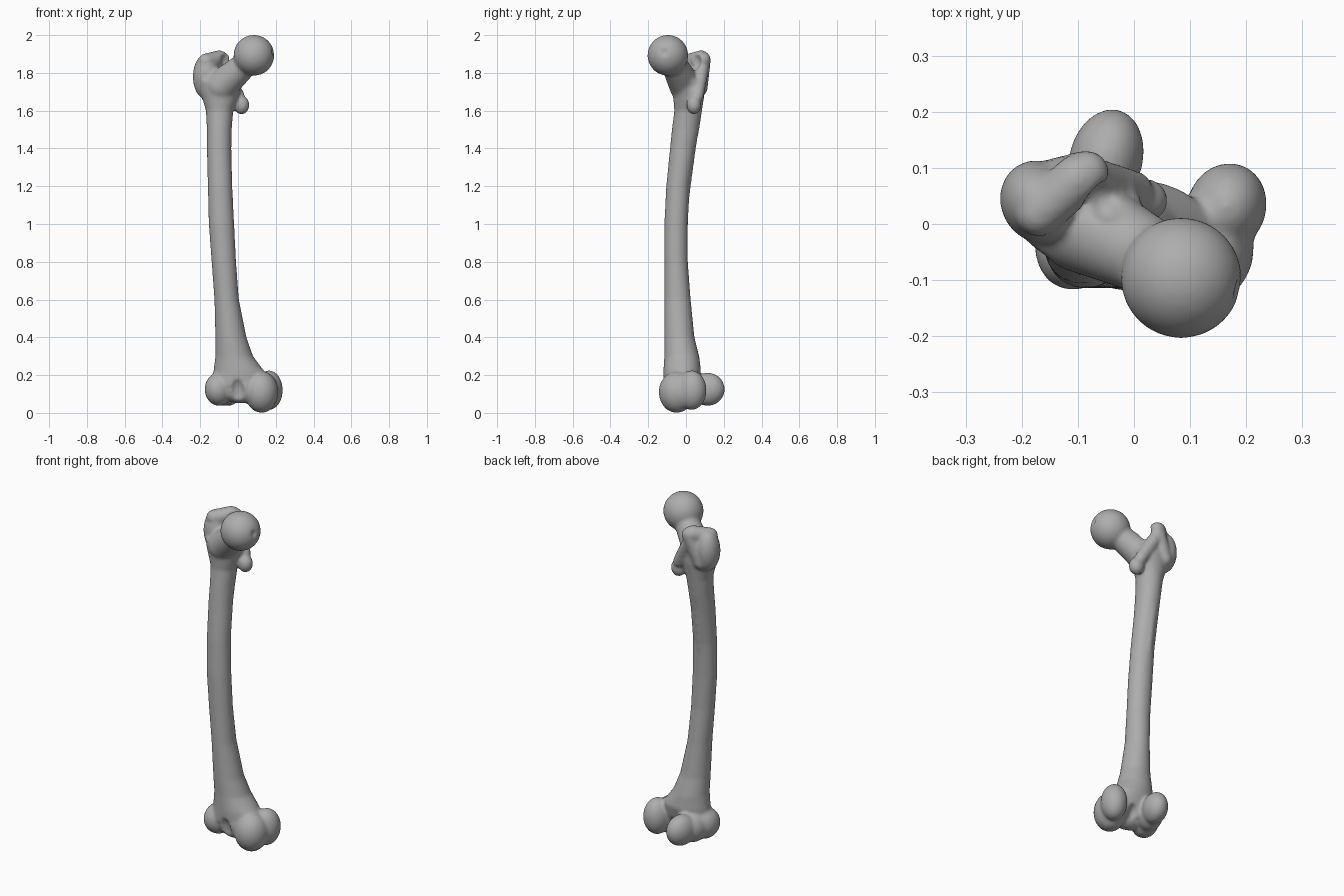
import bpy
import bmesh
import math
from mathutils import Vector, Matrix

if "Cube" in bpy.data.objects:
    bpy.data.objects.remove(bpy.data.objects["Cube"], do_unlink=True)

bone = bpy.data.materials.new("bone_grey")
bone.use_nodes = True
GREY = (0.42, 0.42, 0.42, 1)
bone.diffuse_color = GREY
bone.node_tree.nodes["Principled BSDF"].inputs["Base Color"].default_value = GREY


def blob(bm, centre, radii, turn=0, tilt=0):
    """Ellipsoid, tilted about y then turned about z (degrees)."""
    m = (Matrix.Translation(centre) @ Matrix.Rotation(math.radians(turn), 4, 'Z')
         @ Matrix.Rotation(math.radians(tilt), 4, 'Y') @ Matrix.Diagonal((*radii, 1)))
    bmesh.ops.create_uvsphere(bm, u_segments=32, v_segments=20, radius=1, matrix=m)


def link(bm, p, q, r1, r2):
    """Tapered round bar with rounded ends."""
    p, q = Vector(p), Vector(q)
    d = q - p
    m = Matrix.Translation((p + q) / 2) @ d.to_track_quat('Z', 'Y').to_matrix().to_4x4()
    bmesh.ops.create_cone(bm, cap_ends=True, segments=28, radius1=r1, radius2=r2,
                          depth=d.length, matrix=m)
    blob(bm, p, (r1,) * 3)
    blob(bm, q, (r2,) * 3)


def loft(bm, sections, sides=32):
    """Skin oval sections given as z, x min, x max, y min, y max."""
    rings = []
    for z, x0, x1, y0, y1 in sections:
        ring = []
        for i in range(sides):
            a = math.tau * i / sides
            ring.append(bm.verts.new(((x0 + x1) / 2 + (x1 - x0) / 2 * math.cos(a),
                                      (y0 + y1) / 2 + (y1 - y0) / 2 * math.sin(a), z)))
        rings.append(ring)
    for lo, hi in zip(rings, rings[1:]):
        for i in range(sides):
            j = (i + 1) % sides
            bm.faces.new((lo[i], lo[j], hi[j], hi[i]))
    bm.faces.new(rings[0][::-1])
    bm.faces.new(rings[-1])


def make(name, bm):
    mesh = bpy.data.meshes.new(name)
    bm.to_mesh(mesh)
    bm.free()
    mesh.materials.append(bone)
    ob = bpy.data.objects.new(name, mesh)
    bpy.context.collection.objects.link(ob)
    return ob


bm = bmesh.new()

# Shaft, bowed forward and flaring at both ends
loft(bm, [
    (0.09, -0.12, 0.13, -0.10, 0.04),
    (0.15, -0.14, 0.16, -0.12, 0.06),
    (0.22, -0.13, 0.14, -0.12, 0.08),
    (0.30, -0.12, 0.08, -0.115, 0.07),
    (0.40, -0.12, 0.045, -0.115, 0.045),
    (0.60, -0.125, 0.005, -0.115, 0.025),
    (0.80, -0.14, -0.01, -0.115, 0.01),
    (1.00, -0.155, -0.02, -0.115, 0.01),
    (1.20, -0.16, -0.03, -0.105, 0.02),
    (1.40, -0.165, -0.035, -0.085, 0.05),
    (1.50, -0.165, -0.033, -0.075, 0.07),
    (1.60, -0.17, -0.025, -0.062, 0.085),
    (1.70, -0.20, 0.01, -0.07, 0.10),
    (1.76, -0.21, 0.02, -0.07, 0.10),
])

# Rough line along the back of the shaft
link(bm, (-0.08, -0.01, 0.75), (-0.095, -0.005, 1.1), 0.015, 0.018)
link(bm, (-0.095, -0.005, 1.1), (-0.10, 0.045, 1.45), 0.018, 0.015)

# Neck and ball head
link(bm, (-0.09, 0.0, 1.73), (0.05, -0.07, 1.855), 0.088, 0.066)
blob(bm, (0.084, -0.096, 1.893), (0.108,) * 3)

# Greater trochanter with its hooked crest
blob(bm, (-0.17, 0.04, 1.78), (0.068, 0.075, 0.12), turn=25)
link(bm, (-0.17, 0.02, 1.86), (-0.10, 0.08, 1.875), 0.043, 0.045)
link(bm, (-0.15, 0.07, 1.72), (-0.085, 0.09, 1.87), 0.045, 0.042)

# Lesser trochanter and the crest leading to it
link(bm, (-0.085, 0.085, 1.83), (0.0, 0.06, 1.68), 0.038, 0.035)
blob(bm, (0.018, 0.042, 1.63), (0.043, 0.04, 0.05))

# Lateral condyle
blob(bm, (-0.10, -0.03, 0.125), (0.075, 0.09, 0.088), turn=-20)
blob(bm, (-0.05, 0.115, 0.125), (0.066, 0.092, 0.088), turn=-15)
blob(bm, (-0.075, 0.04, 0.12), (0.07, 0.09, 0.083), turn=-20)

# Medial condyle
blob(bm, (0.125, -0.05, 0.11), (0.088, 0.095, 0.11), turn=-20)
blob(bm, (0.165, 0.03, 0.12), (0.071, 0.08, 0.105), turn=-20)

# Kneecap groove floor joining the condyles
blob(bm, (0.01, -0.05, 0.14), (0.11, 0.07, 0.09), turn=-10)

femur = make("thigh_bone", bm)

# Hollows: pit in the head, notch between condyles, kneecap groove, hip fossa
cut = bmesh.new()
blob(cut, (0.195, -0.118, 1.912), (0.02, 0.022, 0.026))
hollows = make("hollow_cutter", cut)
cut = bmesh.new()
blob(cut, (0.055, 0.09, 0.07), (0.045, 0.10, 0.085), turn=-20)
notch = make("notch_cutter", cut)
cut = bmesh.new()
blob(cut, (-0.005, -0.14, 0.10), (0.045, 0.05, 0.09), turn=-15)
groove = make("groove_cutter", cut)
cut = bmesh.new()
blob(cut, (-0.055, 0.04, 1.86), (0.035, 0.04, 0.05), turn=30)
fossa = make("fossa_cutter", cut)


def remesh(size):
    mod = femur.modifiers.new("Fuse", 'REMESH')
    mod.mode = 'VOXEL'
    mod.voxel_size = size


# Fuse the parts, carve them and soften the joints
remesh(0.007)
for cutter in (hollows, notch, groove, fossa):
    cutter.hide_render = True
    cutter.hide_set(True)
    mod = femur.modifiers.new("Carve", 'BOOLEAN')
    mod.operation = 'DIFFERENCE'
    mod.solver = 'EXACT'
    mod.object = cutter
remesh(0.007)
soften = femur.modifiers.new("Soften", 'SMOOTH')
soften.factor = 0.5
soften.iterations = 14

bpy.ops.object.select_all(action='DESELECT')
femur.select_set(True)
bpy.context.view_layer.objects.active = femur
for mod in list(femur.modifiers):
    bpy.ops.object.modifier_apply(modifier=mod.name)
bpy.ops.object.shade_smooth()
